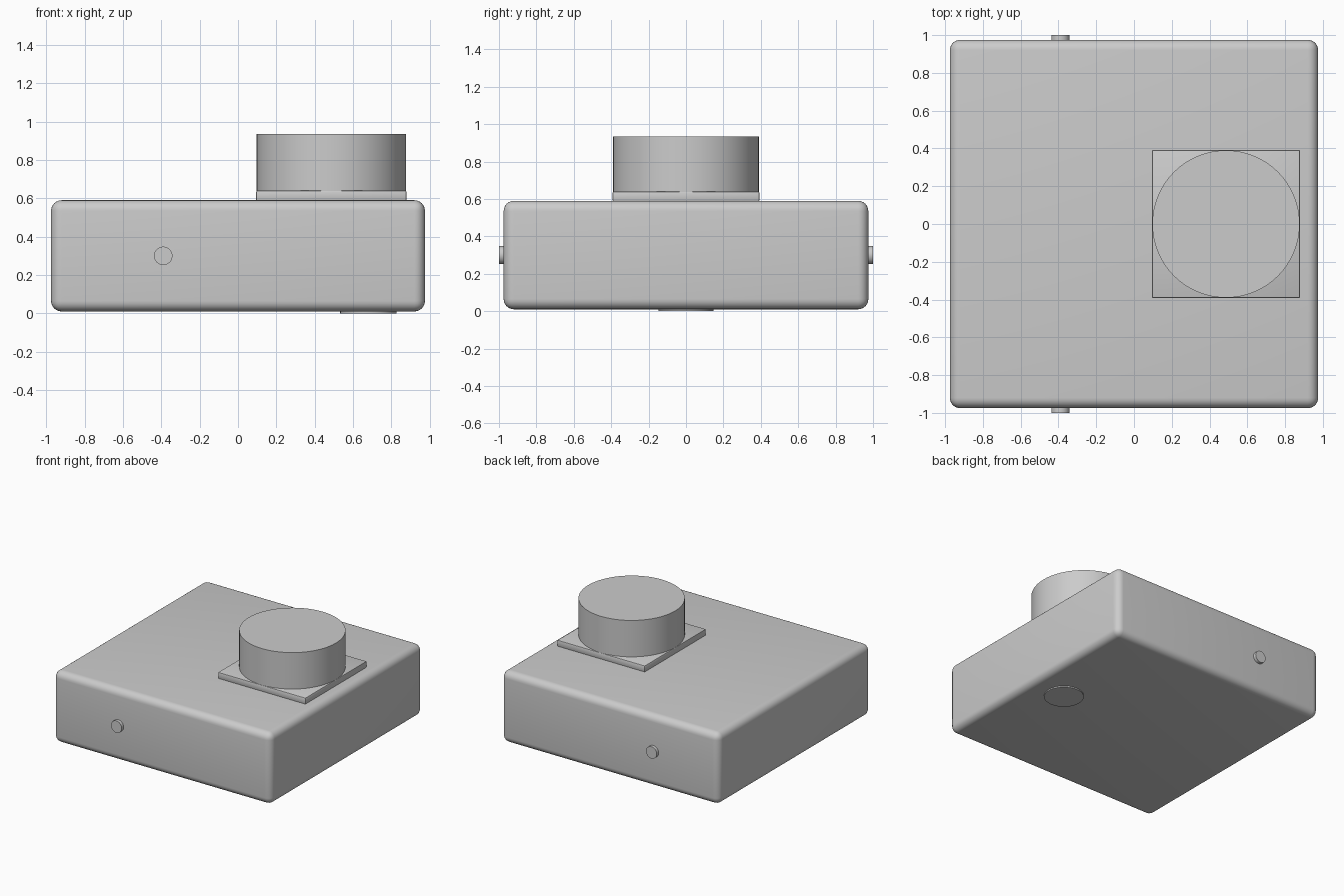
import bpy
from math import pi

default = bpy.data.objects.get("Cube")
if default:
    bpy.data.objects.remove(default, do_unlink=True)

# One plain grey for every part
grey = bpy.data.materials.new("plain_grey")
grey.use_nodes = True
colour = (0.6, 0.6, 0.6, 1)
grey.diffuse_color = colour
grey.node_tree.nodes["Principled BSDF"].inputs["Base Color"].default_value = colour


def finish(name, bevel=0, segments=1):
    ob = bpy.context.object
    ob.name = name
    ob.data.materials.append(grey)
    if bevel:
        mod = ob.modifiers.new("rounded_edges", "BEVEL")
        mod.width = bevel
        mod.segments = segments
        bpy.ops.object.modifier_apply(modifier=mod.name)
    bpy.ops.object.shade_smooth_by_angle(angle=pi / 6)
    return ob


def box(name, centre, size, bevel, segments):
    bpy.ops.mesh.primitive_cube_add(size=1, location=centre)
    bpy.context.object.scale = size
    bpy.ops.object.transform_apply(location=False, rotation=False, scale=True)
    return finish(name, bevel, segments)


def disc(name, centre, radius, depth, tilt=0):
    bpy.ops.mesh.primitive_cylinder_add(vertices=64, radius=radius, depth=depth,
                                        location=centre, rotation=(tilt, 0, 0))
    return finish(name)


# Rounded housing
box("housing", (0, 0, 0.3), (1.95, 1.95, 0.58), 0.055, 6)

# Square mounting plate and round knob on top
box("mounting_plate", (0.487, 0, 0.613), (0.785, 0.785, 0.054), 0.008, 2)
disc("knob", (0.487, 0, 0.785), 0.39, 0.3)

# Side pins on front and back
for name, side in (("front_pin", -1), ("back_pin", 1)):
    disc(name, (-0.39, side * 0.98, 0.3), 0.048, 0.04, pi / 2)

# Shallow round pad underneath
disc("bottom_pad", (0.68, 0, 0.01), 0.147, 0.02)
